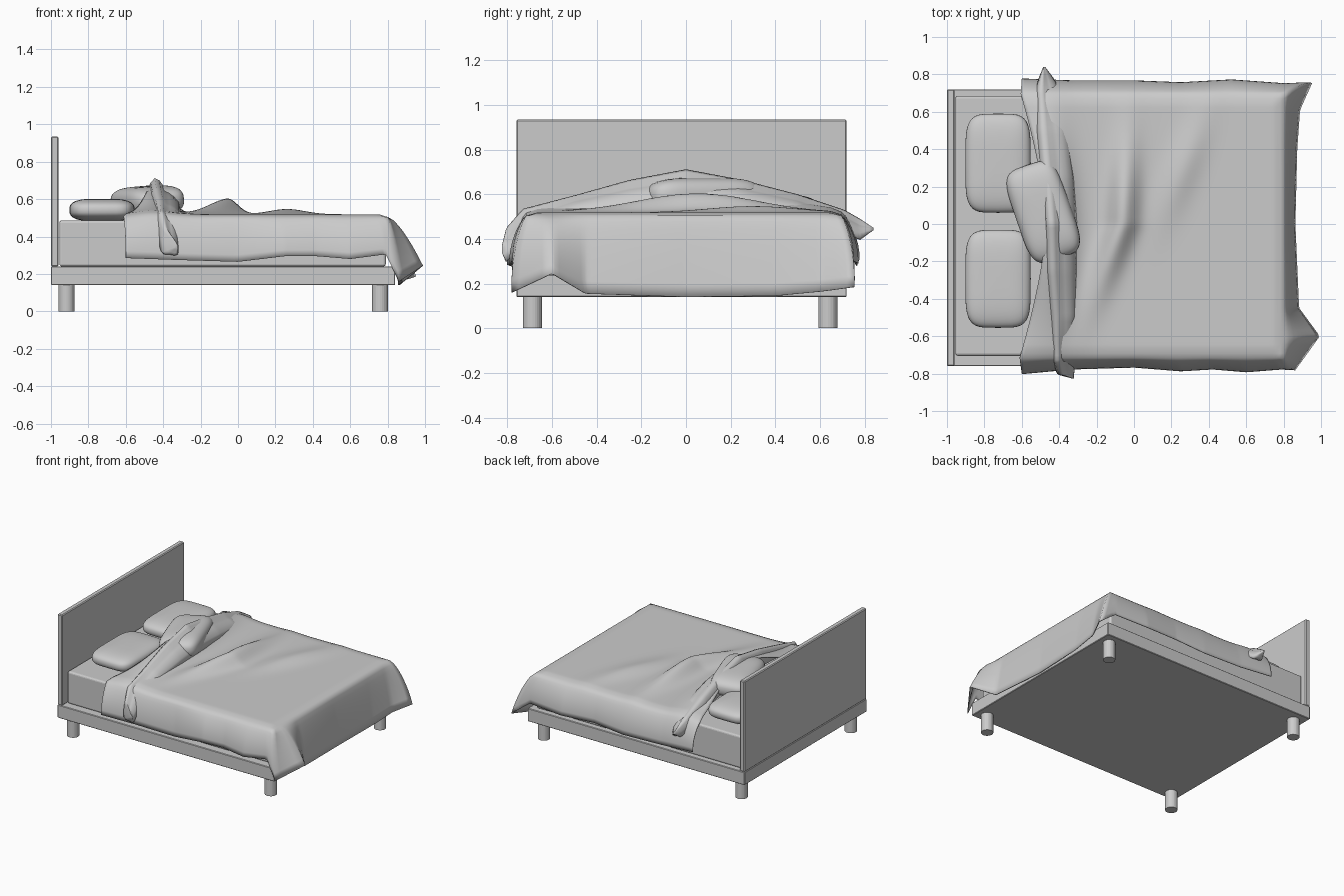
import bpy, bmesh, math
from mathutils import Vector

if "Cube" in bpy.data.objects:
    bpy.data.objects.remove(bpy.data.objects["Cube"])


def finish(name, bm, smooth=True):
    bmesh.ops.recalc_face_normals(bm, faces=bm.faces)
    me = bpy.data.meshes.new(name)
    bm.to_mesh(me)
    bm.free()
    ob = bpy.data.objects.new(name, me)
    bpy.context.collection.objects.link(ob)
    for p in me.polygons:
        p.use_smooth = smooth
    return ob


def box(name, x, y, z, bevel=0.004, seg=1):
    bm = bmesh.new()
    bmesh.ops.create_cube(bm, size=1)
    for v in bm.verts:
        for i, r in enumerate((x, y, z)):
            v.co[i] = r[0] if v.co[i] < 0 else r[1]
    bmesh.ops.bevel(bm, geom=bm.edges[:], offset=bevel, segments=seg,
                    affect='EDGES', profile=0.5)
    return finish(name, bm, False)


def spow(a, e):
    return math.copysign(abs(a) ** e, a)


def pillow(name, centre, half, rot=(0, 0, 0)):
    # Rounded-square superellipsoid
    bm = bmesh.new()
    bmesh.ops.create_uvsphere(bm, u_segments=40, v_segments=20, radius=1)
    for v in bm.verts:
        a = math.atan2(v.co.y, v.co.x)
        b = math.asin(max(-1, min(1, v.co.z)))
        c = spow(math.cos(b), 0.55)
        v.co = (half[0] * c * spow(math.cos(a), 0.45),
                half[1] * c * spow(math.sin(a), 0.45),
                half[2] * spow(math.sin(b), 0.75))
    ob = finish(name, bm)
    ob.location = centre
    ob.rotation_euler = rot
    return ob


def gauss(d, s):
    return math.exp(-(d / s) ** 2)


def sample(table, t):
    # Eased interpolation through rows of (key, values...)
    for a, b in zip(table, table[1:]):
        if t <= b[0]:
            w = max(0, (t - a[0]) / (b[0] - a[0]))
            w = 0.5 * w + 0.5 * w * w * (3 - 2 * w)
            return Vector(a[1:]).lerp(Vector(b[1:]), w)
    return Vector(table[-1][1:])


# Frame, headboard, mattress
box("bed_frame", (-1, 0.84), (-0.76, 0.72), (0.14, 0.24))
box("headboard", (-1, -0.96), (-0.76, 0.72), (0.24, 0.935), 0.006)
box("mattress", (-0.955, 0.79), (-0.705, 0.685), (0.24, 0.487), 0.014, 3)

# Legs
for x in (-0.917, 0.76):
    for y in (-0.688, 0.636):
        bm = bmesh.new()
        bmesh.ops.create_cone(bm, cap_ends=True, segments=24, radius1=0.043,
                              radius2=0.043, depth=0.14)
        leg = finish("leg", bm, False)
        leg.location = (x, y, 0.07)

# Pillows
pillow("pillow_back", (-0.727, 0.325, 0.542), (0.175, 0.265, 0.06))
pillow("pillow_front", (-0.727, -0.293, 0.542), (0.175, 0.262, 0.06))
pillow("pillow_tilted", (-0.485, 0.065, 0.59), (0.15, 0.265, 0.08), (0, -0.08, 0.33))


# Blanket top: a grid with humps, its head edge curving around the pillow
def top_z(x, y):
    z = 0.516 + 0.145 * gauss(x + 0.46, 0.12) * gauss(y, 0.48)
    z += 0.085 * gauss(x + 0.06 + 0.3 * max(0, -y) - 0.05 * y, 0.075) * gauss(y - 0.05, 0.38)
    z += 0.028 * gauss(x - 0.28 - 0.35 * (y - 0.35), 0.09) * gauss(y - 0.3, 0.28)
    z -= 0.014 * max(gauss(y + 0.715, 0.03), gauss(y - 0.695, 0.03), gauss(x - 0.8, 0.03))
    return z


NX, NY, NK = 70, 60, 8
Y0, Y1 = -0.715, 0.695
bm = bmesh.new()
g = []
for i in range(NX + 1):
    row = []
    for j in range(NY + 1):
        y = Y0 + (Y1 - Y0) * j / NY
        xs = -0.47 - 0.14 * (abs(y) / 0.71) ** 1.5
        x = xs + (0.8 - xs) * i / NX
        row.append(bm.verts.new((x, y, top_z(x, y))))
    g.append(row)
for i in range(NX):
    for j in range(NY):
        bm.faces.new((g[i][j], g[i + 1][j], g[i + 1][j + 1], g[i][j + 1]))

# Blanket skirt: from the U-shaped border down to a wavy hem (key, x, y, z)
hem = [(0, -0.60, -0.80, 0.285), (0.2, -0.33, -0.775, 0.275), (0.42, 0.0, -0.765, 0.265),
       (0.6, 0.25, -0.785, 0.295), (0.72, 0.42, -0.775, 0.295), (0.86, 0.60, -0.79, 0.28),
       (0.97, 0.79, -0.775, 0.305), (1.0, 0.86, -0.78, 0.16), (1.07, 0.99, -0.60, 0.245),
       (1.19, 0.88, -0.45, 0.155), (1.5, 0.86, 0, 0.14), (1.8, 0.87, 0.4, 0.145),
       (1.94, 0.885, 0.61, 0.165), (2.0, 0.95, 0.755, 0.185), (2.04, 0.80, 0.75, 0.30),
       (2.2, 0.52, 0.77, 0.29), (2.4, 0.25, 0.755, 0.30), (2.6, 0.0, 0.765, 0.28),
       (2.8, -0.33, 0.765, 0.29), (3, -0.60, 0.775, 0.31)]
border = [(i / NX, g[i][0]) for i in range(NX + 1)]
border += [(1 + j / NY, g[NX][j]) for j in range(1, NY + 1)]
border += [(3 - i / NX, g[i][NY]) for i in range(NX - 1, -1, -1)]
prev = None
for t, v in border:
    h = sample(hem, t)
    col = [v]
    for k in range(1, NK + 1):
        w = k / NK
        a, b = math.sin(w * math.pi / 2), w ** 1.3
        col.append(bm.verts.new((v.co.x + (h.x - v.co.x) * (a if h.x < 0.8 else w ** 0.9),
                                 v.co.y + (h.y - v.co.y) * a,
                                 v.co.z + (h.z - v.co.z) * b)))
    if prev:
        for k in range(NK):
            bm.faces.new((prev[k], prev[k + 1], col[k + 1], col[k]))
    prev = col
blanket = finish("blanket", bm)
m = blanket.modifiers.new("thickness", 'SOLIDIFY')
m.thickness = 0.006
m.offset = 0

# Turned-back fold: (key, y, left x, right x, foot z, peak z) swept across the bed
fold = [(0, -0.825, -0.335, -0.32, 0.34, 0.37), (0.06, -0.805, -0.41, -0.32, 0.30, 0.45),
        (0.13, -0.73, -0.44, -0.315, 0.40, 0.535), (0.25, -0.50, -0.45, -0.31, 0.51, 0.595),
        (0.37, -0.25, -0.475, -0.305, 0.535, 0.665), (0.5, 0, -0.485, -0.305, 0.55, 0.712),
        (0.63, 0.25, -0.505, -0.32, 0.54, 0.665), (0.75, 0.50, -0.525, -0.35, 0.51, 0.60),
        (0.88, 0.71, -0.53, -0.39, 0.43, 0.53), (0.95, 0.78, -0.51, -0.43, 0.40, 0.49),
        (1, 0.84, -0.485, -0.475, 0.44, 0.45)]
# Lopsided ridge cross-section, as fractions of width and height
section = [(0, 0.1), (0.03, 0.5), (0.10, 0.85), (0.22, 1), (0.36, 0.93), (0.5, 0.72),
           (0.62, 0.66), (0.78, 0.52), (0.93, 0.3), (1, 0), (0.75, -0.05), (0.4, 0), (0.15, 0)]
bm = bmesh.new()
rings = []
for i in range(61):
    y, xl, xr, zf, zp = sample(fold, i / 60)
    rings.append([bm.verts.new((xl + (xr - xl) * a, y, zf + (zp - zf) * b)) for a, b in section])
n = len(section)
for a, b in zip(rings, rings[1:]):
    for k in range(n):
        bm.faces.new((a[k], a[(k + 1) % n], b[(k + 1) % n], b[k]))
bm.faces.new(rings[0])
bm.faces.new(rings[-1])
finish("blanket_fold", bm)
